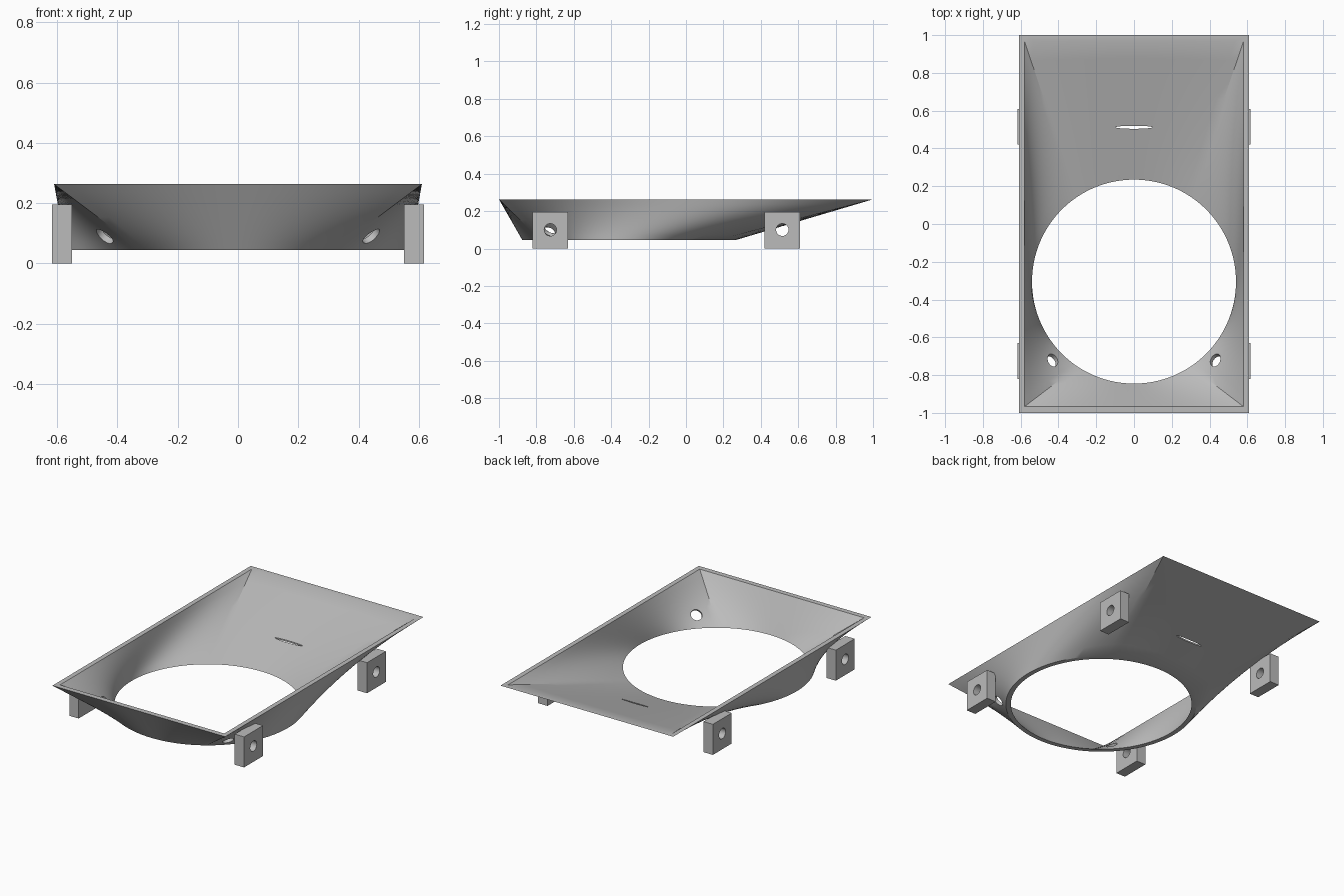
import bpy, bmesh, math
from mathutils import Vector

if "Cube" in bpy.data.objects:
    bpy.data.objects.remove(bpy.data.objects["Cube"])

grey = bpy.data.materials.new("light grey")
grey.diffuse_color = (0.5, 0.5, 0.5, 1)
grey.use_nodes = True
grey.node_tree.nodes["Principled BSDF"].inputs["Base Color"].default_value = grey.diffuse_color

CY = -0.305               # centre of the round opening
Z_LOW, Z_TOP = 0.045, 0.263
N_END, N_SIDE, RINGS = 24, 40, 8


def make_object(name, bm):
    bmesh.ops.recalc_face_normals(bm, faces=bm.faces[:])
    mesh = bpy.data.meshes.new(name)
    bm.to_mesh(mesh)
    bm.free()
    ob = bpy.data.objects.new(name, mesh)
    bpy.context.collection.objects.link(ob)
    mesh.materials.append(grey)
    return ob


def activate(ob):
    bpy.ops.object.select_all(action='DESELECT')
    ob.select_set(True)
    bpy.context.view_layer.objects.active = ob


def cylinder_cutter(location, axis, rx, ry, depth):
    bpy.ops.mesh.primitive_cylinder_add(vertices=40, radius=1, depth=depth, location=location)
    ob = bpy.context.object
    ob.scale = (rx, ry, 1)
    ob.rotation_euler = Vector(axis).to_track_quat('Z', 'Y').to_euler()
    ob.hide_render = True
    return ob


def cut(ob, cutter):
    mod = ob.modifiers.new("hole", 'BOOLEAN')
    mod.operation = 'DIFFERENCE'
    mod.solver = 'EXACT'
    mod.object = cutter
    activate(ob)
    bpy.ops.object.modifier_apply(modifier=mod.name)
    bpy.data.objects.remove(cutter, do_unlink=True)


def outline(hx, hy, r):
    """Matching points on the rectangle and circle, by share of perimeter."""
    corners = [(-hx, -hy), (hx, -hy), (hx, hy), (-hx, hy)]
    end_arc = math.pi * hx / (hx + hy)
    angle = -math.pi / 2 - end_arc / 2
    pairs = []
    for i in range(4):
        n = N_SIDE if i % 2 else N_END
        arc = math.pi - end_arc if i % 2 else end_arc
        a, b = Vector(corners[i]), Vector(corners[(i + 1) % 4])
        for k in range(n):
            t = angle + arc * k / n
            pairs.append((a.lerp(b, k / n),
                          Vector((r * math.cos(t), CY + r * math.sin(t)))))
        angle += arc
    return pairs


# Rectangular-to-round funnel: outer wall going up, inner wall coming down
bm = bmesh.new()
rings = []
for dims, steps in (((0.61, 1.0, 0.57), range(RINGS + 1)),
                    ((0.58, 0.967, 0.54), range(RINGS, -1, -1))):
    pairs = outline(*dims)
    for s in steps:
        f = s / RINGS
        z = Z_LOW + (Z_TOP - Z_LOW) * f
        rings.append([bm.verts.new((*c.lerp(p, f), z)) for p, c in pairs])
count = len(rings[0])
for i, ring in enumerate(rings):
    above = rings[(i + 1) % len(rings)]
    for j in range(count):
        k = (j + 1) % count
        bm.faces.new((ring[j], ring[k], above[k], above[j]))
funnel = make_object("funnel", bm)

# Slanted front drain holes and the narrow rear slot
for s in (-1, 1):
    cut(funnel, cylinder_cutter((s * 0.435, -0.725, 0.1), (s * 0.5, -0.5, -0.6),
                                0.034, 0.034, 0.2))
cut(funnel, cylinder_cutter((0, 0.512, 0.12), (0, 0, 1), 0.097, 0.008, 0.3))
activate(funnel)
bpy.ops.object.shade_smooth_by_angle(angle=math.radians(25))

# Four mounting tabs with cross holes
for s, side in ((-1, "left"), (1, "right")):
    for y, end in ((-0.725, "front"), (0.515, "rear")):
        bm = bmesh.new()
        bmesh.ops.create_cube(bm, size=1)
        for v in bm.verts:
            v.co = (s * 0.584 + v.co.x * 0.066, y + v.co.y * 0.19, 0.0975 + v.co.z * 0.195)
        tab = make_object(f"{side}_{end}_tab", bm)
        cut(tab, cylinder_cutter((s * 0.584, y, 0.1), (1, 0, 0), 0.033, 0.033, 0.2))
        activate(tab)
        bpy.ops.object.shade_smooth_by_angle(angle=math.radians(30))
